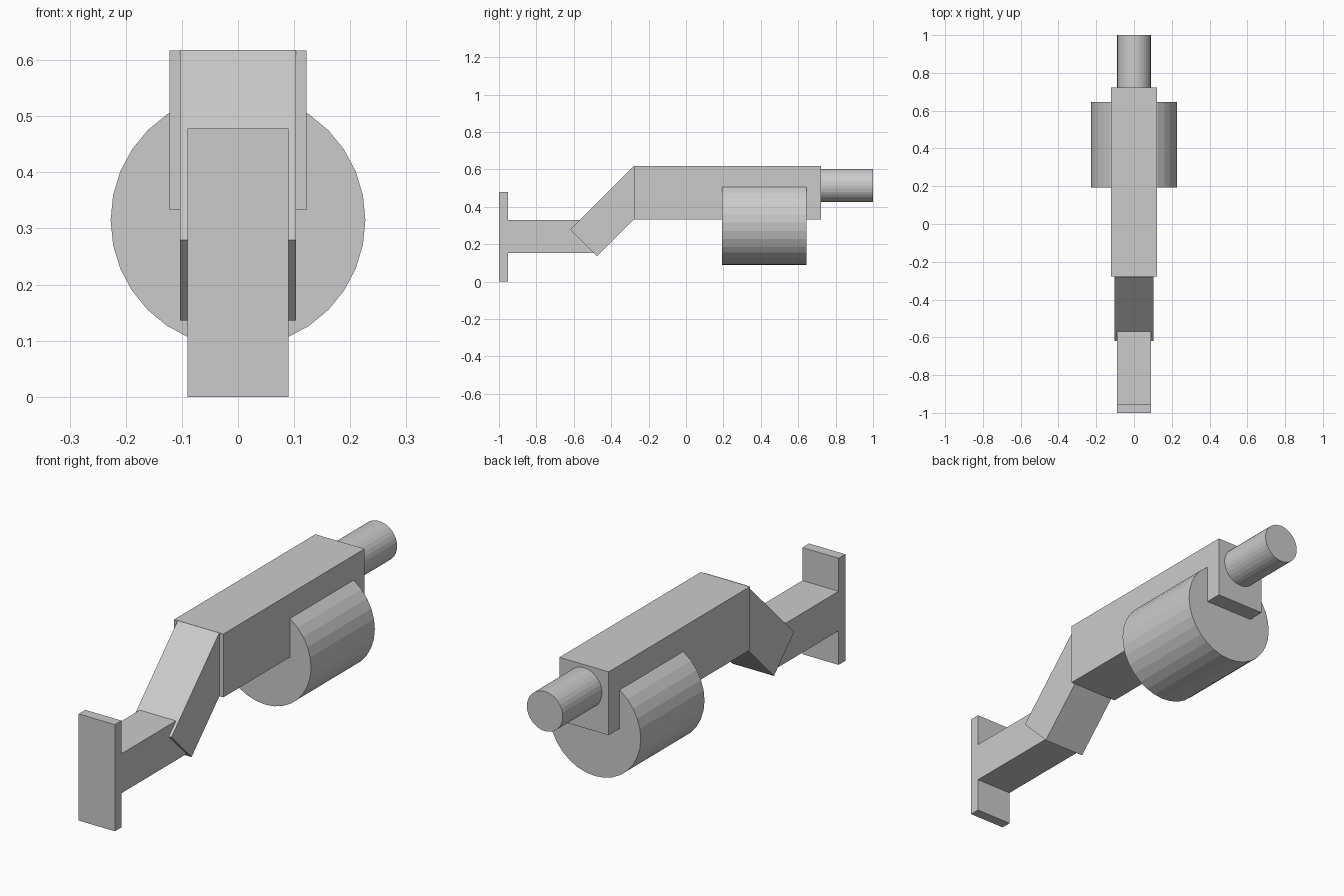
import bpy, math

if "Cube" in bpy.data.objects:
    bpy.data.objects.remove(bpy.data.objects["Cube"])


def box(name, x, y, z):
    """Box centred on x = 0 with half width x and (min, max) ranges in y and z."""
    bpy.ops.mesh.primitive_cube_add(
        size=1, location=(0, (y[0] + y[1]) / 2, (z[0] + z[1]) / 2))
    ob = bpy.context.object
    ob.name = name
    ob.scale = (2 * x, y[1] - y[0], z[1] - z[0])
    return ob


def cylinder(name, radius, y, z):
    """Flat-faced cylinder lying along y at height z."""
    bpy.ops.mesh.primitive_cylinder_add(
        vertices=32, radius=radius, depth=y[1] - y[0],
        location=(0, (y[0] + y[1]) / 2, z), rotation=(math.pi / 2, 0, 0))
    bpy.context.object.name = name


# Main body, barrel and drum
box("body", 0.122, (-0.278, 0.722), (0.333, 0.617))
cylinder("barrel", 0.089, (0.65, 1.0), 0.514)
cylinder("drum", 0.227, (0.193, 0.645), 0.315)

# Slanted neck, tilted 45 degrees, its upper end sunk into the body
neck = box("neck", 0.103, (-0.617, -0.137), (0.276, 0.478))
neck.location = (0, -0.378, 0.377)
neck.rotation_euler.x = math.radians(45)
neck.scale = (0.206, 0.479, 0.202)

# Stock arm and end plate
box("stock_arm", 0.09, (-0.96, -0.475), (0.153, 0.33))
box("end_plate", 0.09, (-1.0, -0.953), (0.0, 0.478))
